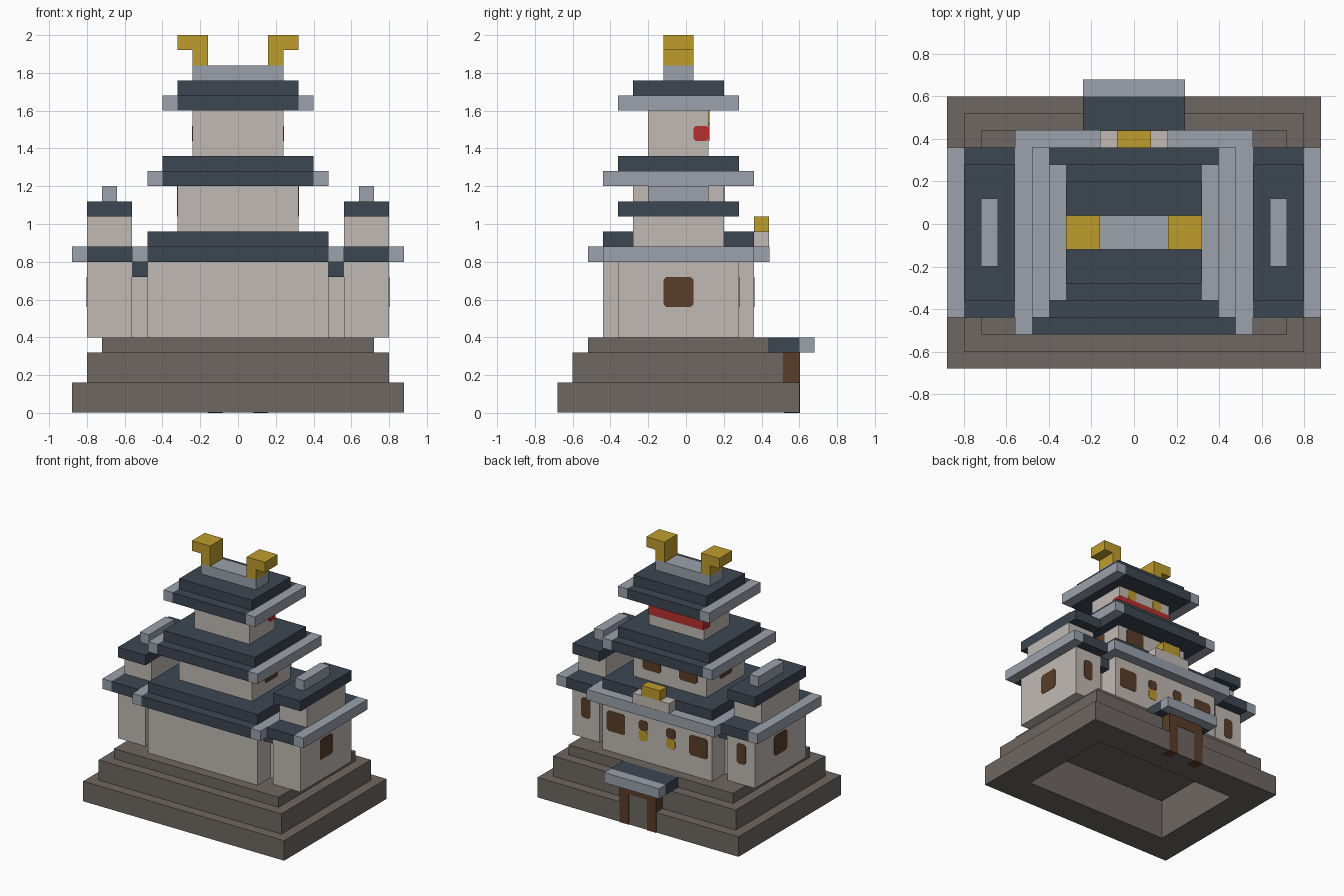
import bpy
import bmesh
from mathutils import Vector

U = 0.08        # building module
Y_SHIFT = -0.5  # the keep sits half a module forward of centre

cube = bpy.data.objects.get("Cube")
if cube:
    bpy.data.objects.remove(cube, do_unlink=True)


def material(name, rgb):
    m = bpy.data.materials.new(name)
    m.use_nodes = True
    m.diffuse_color = (*rgb, 1)
    m.node_tree.nodes["Principled BSDF"].inputs["Base Color"].default_value = (*rgb, 1)
    return m


STONE = material("foundation stone", (0.156, 0.136, 0.122))
PLASTER = material("cream plaster", (0.53, 0.49, 0.455))
TILE = material("dark roof tile", (0.045, 0.061, 0.084))
TRIM = material("pale grey trim", (0.328, 0.356, 0.413))
GOLD = material("gold", (0.52, 0.335, 0.025))
WOOD = material("brown wood", (0.10, 0.048, 0.022))
RED = material("red lacquer", (0.456, 0.03, 0.027))


def finish(name, mat, bm):
    bmesh.ops.recalc_face_normals(bm, faces=bm.faces)
    mesh = bpy.data.meshes.new(name)
    bm.to_mesh(mesh)
    bm.free()
    mesh.materials.append(mat)
    ob = bpy.data.objects.new(name, mesh)
    bpy.context.collection.objects.link(ob)
    return ob


def box(name, mat, x, y, z):
    """Block spanning three (low, high) ranges, in modules."""
    bm = bmesh.new()
    bmesh.ops.create_cube(bm, size=1)
    for v in bm.verts:
        p = [r[0] if c < 0 else r[1] for c, r in zip(v.co, (x, y, z))]
        v.co = Vector((p[0], p[1] + Y_SHIFT, p[2])) * U
    return finish(name, mat, bm)


def block(name, mat, hx, hy, z0, z1):
    return box(name, mat, (-hx, hx), (-hy, hy), (z0, z1))


def pair(name, mat, x, y, z):
    """Matching blocks on the left (+x) and right (-x)."""
    box("left_" + name, mat, x, y, z)
    box("right_" + name, mat, (-x[1], -x[0]), y, z)


def panel(name, mat, axis, wall, a, z, chamfer=0.2):
    """Thin plate with clipped corners, on a wall facing x or y."""
    c = chamfer
    (a0, a1), (z0, z1) = a, z
    outline = [(a0 + c, z0), (a1 - c, z0), (a1, z0 + c), (a1, z1 - c),
               (a1 - c, z1), (a0 + c, z1), (a0, z1 - c), (a0, z0 + c)]
    side = 1 if wall > 0 else -1
    bm = bmesh.new()

    def place(depth, p, q):
        v = (depth, p + Y_SHIFT, q) if axis == "x" else (p, depth + Y_SHIFT, q)
        return bm.verts.new(Vector(v) * U)

    face = bm.faces.new([place(wall, p, q) for p, q in outline])
    out = bmesh.ops.extrude_face_region(bm, geom=[face])
    step = Vector((side, 0, 0) if axis == "x" else (0, side, 0)) * U * 0.04
    bmesh.ops.translate(bm, vec=step, verts=[
        g for g in out["geom"] if isinstance(g, bmesh.types.BMVert)])
    return finish(name, mat, bm)


def panel_pair(name, mat, axis, wall, a, z, chamfer=0.2):
    panel("left_" + name, mat, axis, wall, a, z, chamfer)
    if axis == "x":
        panel("right_" + name, mat, axis, -wall, a, z, chamfer)
    else:
        panel("right_" + name, mat, axis, wall, (-a[1], -a[0]), z, chamfer)


def roof(level, hx, hy, z):
    """Two stepped tile layers with pale boards along both sides."""
    block(level + "_roof_eave", TILE, hx, hy, z, z + 1)
    block(level + "_roof_top", TILE, hx, hy - 1, z + 1, z + 2)
    pair(level + "_roof_board", TRIM, (hx, hx + 1), (-hy, hy), (z, z + 1))


# Stepped foundation, hollow underneath
hollow = block("foundation_hollow_cutter", STONE, 8, 5, -1, 4)
hollow.hide_render = True
hollow.hide_viewport = True
hollow.display_type = "WIRE"
lower = block("foundation_lower", STONE, 11, 8, 0.02, 2)
middle = block("foundation_middle", STONE, 10, 7, 2, 4)
for tier in (lower, middle):
    cut = tier.modifiers.new("hollow", "BOOLEAN")
    cut.operation = "DIFFERENCE"
    cut.solver = "EXACT"
    cut.object = hollow
block("foundation_upper", STONE, 9, 6, 4, 5)

# Keep: three storeys, each with a stepped roof
block("first_storey", PLASTER, 6, 5, 5, 10)
roof("first", 6, 6, 10)
block("second_storey", PLASTER, 4, 3, 12, 15)
roof("second", 5, 5, 15)
block("third_storey", PLASTER, 3, 2, 17, 20)
roof("third", 4, 4, 20)

# Ridge and its gold ornaments
block("ridge", TRIM, 3, 1, 22, 23)
pair("ornament_stem", GOLD, (2, 3), (-1, 1), (23, 24))
pair("ornament_head", GOLD, (2, 4), (-1, 1), (24, 25))

# Pale gutter and small gable over the rear eave
box("rear_gutter", TRIM, (-7, 7), (5, 6.02), (9.99, 11.02))
box("rear_gable", PLASTER, (-2, 2), (5, 6), (11, 12))
box("rear_gable_cap", GOLD, (-1, 1), (5, 6), (12, 13))

# Side wings
pair("link_wall", PLASTER, (6, 7), (-3, 3), (5, 9))
pair("link_eave", TILE, (6, 7), (-4, 4), (9, 10))
pair("wing_wall", PLASTER, (7, 10), (-4, 4), (5, 10))
pair("wing_eave", TILE, (7, 10), (-5, 5), (10, 11))
pair("wing_board", TRIM, (10, 11), (-5, 5), (10, 11))
pair("wing_turret", PLASTER, (7, 10), (-3, 3), (11, 13))
pair("wing_turret_roof", TILE, (7, 10), (-4, 4), (13, 14))
pair("wing_ridge", TRIM, (8, 9), (-2, 2), (14, 15))

# Windows
panel_pair("wing_side_window", WOOD, "x", 10, (-1, 1), (7, 9))
panel_pair("wing_rear_window", WOOD, "y", 4, (8, 9), (7, 9))
panel_pair("hall_window", WOOD, "y", 5, (3.5, 5.5), (7, 9))
panel_pair("hall_slit_top", WOOD, "y", 5, (1, 2), (8, 9))
panel_pair("hall_slit_lamp", GOLD, "y", 5, (1, 2), (7, 8))
panel_pair("second_rear_window", WOOD, "y", 3, (1, 3), (13, 15))
panel_pair("second_side_window", WOOD, "x", 4, (-1, 1), (13, 15))
panel_pair("third_lamp", GOLD, "y", 2, (1, 2), (19, 20))

# Red balcony band wrapping the rear corners
panel("balcony_band", RED, "y", 2, (-3, 3), (18, 19), 0.02)
panel_pair("balcony_return", RED, "x", 3, (1, 2), (18, 19), 0.15)

# Rear gate with a tiled canopy
pair("gate_post", WOOD, (1, 2), (7, 8.04), (0, 4))
box("gate_lintel", WOOD, (-1, 1), (7, 8.04), (3, 4))
box("gate_infill", STONE, (-1, 1), (7, 8), (2, 3))
box("gate_canopy", TILE, (-3, 3), (6, 8), (4, 5))
box("gate_canopy_edge", TRIM, (-3, 3), (8, 9), (4, 5))
